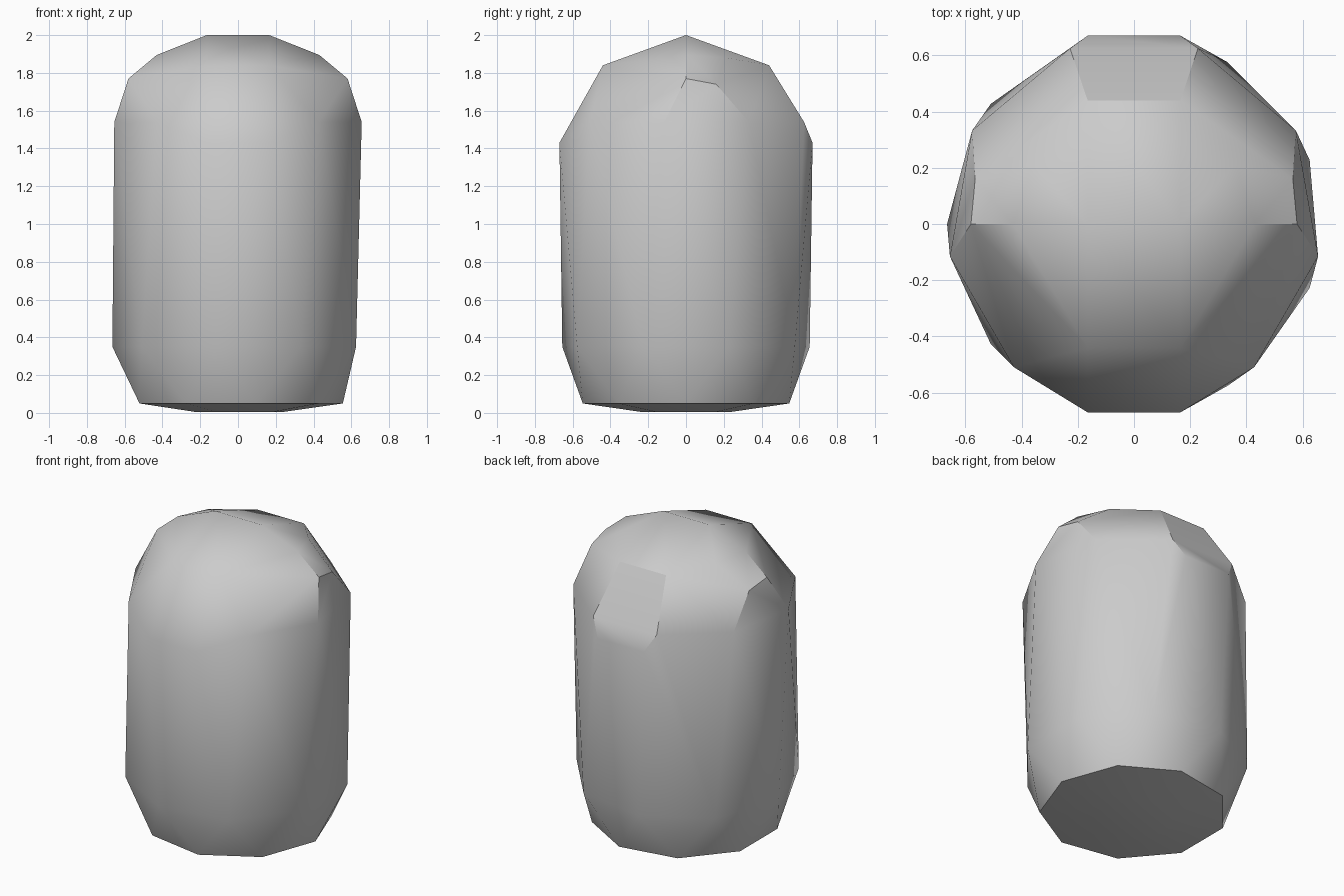
import bpy, bmesh
from math import cos, sin, radians

default = bpy.data.objects.get("Cube")
if default:
    bpy.data.objects.remove(default, do_unlink=True)

# Plain grey
grey = bpy.data.materials.new("plain grey")
grey.use_nodes = True
colour = (0.6, 0.6, 0.6, 1)
grey.diffuse_color = colour
grey.node_tree.nodes["Principled BSDF"].inputs["Base Color"].default_value = colour


def ring(radius, z, start, skip=()):
    """Nine corners around the z axis, starting at an angle in degrees."""
    angles = [radians(start + 40 * i) for i in range(9) if i not in skip]
    return [(radius * cos(a), radius * sin(a), z) for a in angles]


# Foot, chamfer, lower wall and shoulder; the shoulder is open at the front
points = ring(0.24, 0.005, 0) + ring(0.555, 0.05, 0)
points += ring(0.665, 0.35, 20) + ring(0.665, 1.54, -90, skip=(0,))

# Roof ridge and the stepped panels running down front and back
for x in (-0.165, 0.165):
    points.append((x, 0, 2))
    for y, z in ((0.44, 1.84), (0.67, 1.43)):
        points += [(x, y, z), (x, -y, z)]

# Rounded roof sides
for side in (-1, 1):
    for x, y, z in ((0.43, 0, 1.895), (0.58, 0, 1.77), (0.565, 0.16, 1.74),
                    (0.36, 0.21, 1.88)):
        points.append((side * x, y, z))

# Faceted body wrapped around the corners
bm = bmesh.new()
for p in points:
    bm.verts.new(p)
hull = bmesh.ops.convex_hull(bm, input=bm.verts)
loose = [v for v in bm.verts if not v.link_faces]
bmesh.ops.delete(bm, geom=loose, context='VERTS')
bmesh.ops.dissolve_limit(bm, angle_limit=radians(1), verts=bm.verts, edges=bm.edges)
bmesh.ops.recalc_face_normals(bm, faces=bm.faces)
mesh = bpy.data.meshes.new("faceted_body")
bm.to_mesh(mesh)
bm.free()
mesh.materials.append(grey)
body = bpy.data.objects.new("faceted_body", mesh)
bpy.context.collection.objects.link(body)

bpy.ops.object.select_all(action='DESELECT')
body.select_set(True)
bpy.context.view_layer.objects.active = body
bpy.ops.object.shade_smooth_by_angle(angle=radians(32))
